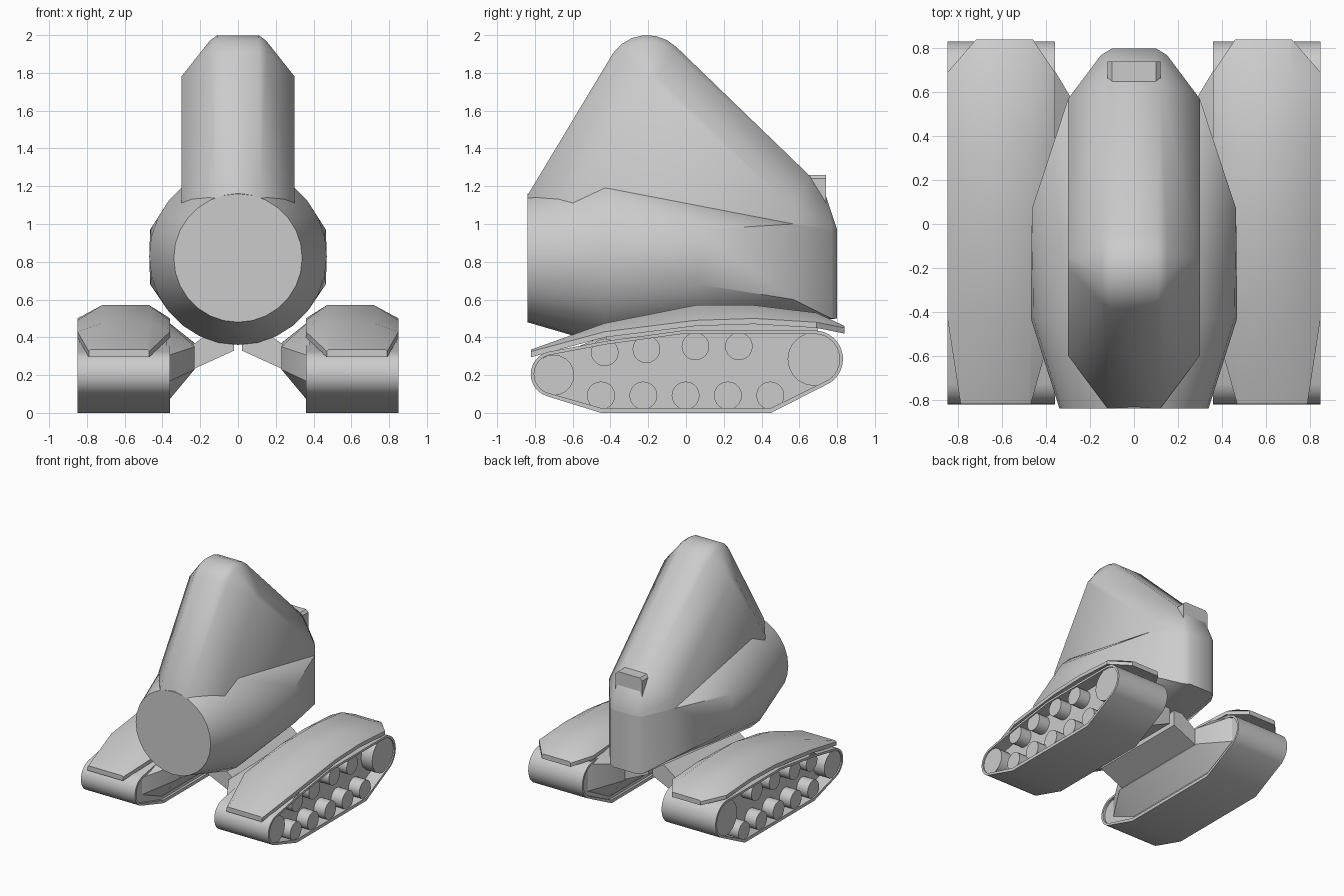
import bpy, bmesh, math

if "Cube" in bpy.data.objects:
    bpy.data.objects.remove(bpy.data.objects["Cube"])


def finish(name, bm, mirror=False, angle=35):
    bmesh.ops.recalc_face_normals(bm, faces=bm.faces)
    me = bpy.data.meshes.new(name)
    bm.to_mesh(me)
    bm.free()
    ob = bpy.data.objects.new(name, me)
    bpy.context.collection.objects.link(ob)
    bpy.ops.object.select_all(action='DESELECT')
    bpy.context.view_layer.objects.active = ob
    ob.select_set(True)
    bpy.ops.object.shade_smooth_by_angle(angle=math.radians(angle))
    if mirror:
        ob.modifiers.new("mirror", 'MIRROR')
    return ob


def hull(name, pts, mirror=False, angle=35):
    bm = bmesh.new()
    for p in pts:
        bm.verts.new(p)
    r = bmesh.ops.convex_hull(bm, input=bm.verts)
    junk = {g for g in r["geom_interior"] + r["geom_unused"] if isinstance(g, bmesh.types.BMVert)}
    bmesh.ops.delete(bm, geom=list(junk), context='VERTS')
    bmesh.ops.dissolve_limit(bm, angle_limit=0.01, verts=bm.verts, edges=bm.edges)
    return finish(name, bm, mirror, angle)


def loft(name, sections, closed=False, mirror=False):
    """Skin rings of equal point count; cap the ends unless closed."""
    bm = bmesh.new()
    rings = [[bm.verts.new(p) for p in s] for s in sections]
    n = len(rings[0])
    pairs = list(zip(rings, rings[1:])) + ([(rings[-1], rings[0])] if closed else [])
    for a, b in pairs:
        for i in range(n):
            j = (i + 1) % n
            bm.faces.new((a[i], a[j], b[j], b[i]))
    if not closed:
        bm.faces.new(rings[0])
        bm.faces.new(rings[-1])
    return finish(name, bm, mirror)


def arc(cy, cz, r, a0, a1, n):
    return [(cy + r * math.cos(math.radians(a0 + (a1 - a0) * i / n)),
             cz + r * math.sin(math.radians(a0 + (a1 - a0) * i / n))) for i in range(n + 1)]


def both(pts):
    return [(s * x, y, z) for x, y, z in pts for s in (1, -1)]


def ring(y, r, z, n=28):
    return [(a, y, b) for a, b in arc(0, z, r, 0, 360, n)[:-1]]


# Narrow rounded keel at the back, shared by the hull and the fin
rear = both([(.10, .80, .97), (.10, .80, .52), (.15, .77, 1.0), (.15, .77, .52),
             (.10, .74, 1.15), (.12, .65, 1.26), (.30, .57, 1.08), (.30, .57, .60)])

# Round lower hull, tapering to the keel
hull("lower_hull", ring(-.84, .34, .82) + ring(-.43, .47, .83)
     + both([(.465, .07, .97), (.465, .07, .68), (.30, .57, 1.0), (.30, .57, .6),
             (.10, .80, .97), (.10, .80, .50), (.15, .77, .97), (.15, .77, .50)]), angle=40)

# Tall fin with a rounded top
crown = [(x, y, z) for x, r in ((.11, .22), (.15, .19))
         for y, z in arc(-.205, 1.78, r, 45, 178, 8)]
hull("upper_fin", both(crown + [(.30, -.2, 1.78), (.30, -.15, 1.78),
     (.12, -.84, 1.15), (.12, -.83, .7), (.30, -.60, 1.15), (.30, -.58, .75)]) + rear, angle=40)

# Small box at the top of the keel
hull("rear_box", both([(.10, .60, 1.26), (.10, .74, 1.26), (.12, .60, 1.24),
                       (.12, .74, 1.24), (.12, .60, 1.0), (.12, .74, 1.0)]))


# Track belt: a closed band round the wheels
def belt_outline(t):
    return (arc(-.70, .205, .126 - t, 105, 255, 12) + [(-.45, .004 + t), (.45, .004 + t)]
            + arc(.68, .285, .155 - t, -55, 88, 14) + [(-.02, .44 - t), (-.42, .385 - t)])


outer, inner = belt_outline(.004), belt_outline(.022)
outer = [(y, max(z, 0) if z > .01 else 0) for y, z in outer]
loft("track_belt", [[(x, y, z) for y, z in o]
     for x, o in ((.36, outer), (.85, outer), (.85, inner), (.36, inner))],
     closed=True, mirror=True)

# Plate behind the wheels
loft("track_plate", [[(x, y, z) for y, z in inner] for x in (.38, .74)], mirror=True)

# Wheels
wheels = [(-.70, .20, .108), (.68, .285, .142)]
wheels += [(-.45 + .224 * i, .092, .074) for i in range(5)]
wheels += [(-.43, .32, .073), (-.21, .337, .073), (.05, .352, .073), (.28, .352, .073)]
for i, (y, z, r) in enumerate(wheels):
    loft("wheel_%d" % (i + 1), [[(x, a, b) for a, b in arc(y, z, r, 0, 360, 20)[:-1]]
         for x in (.70, .84)], mirror=True)

# Fender over each track: y, inner/outer edge, inner/outer top, edge z, top z
stations = [(-.82, .47, .79, .48, .78, .325, .335), (-.43, .36, .85, .47, .72, .43, .475),
            (.05, .36, .85, .47, .72, .49, .57), (.36, .36, .85, .47, .72, .50, .57),
            (.69, .36, .85, .46, .72, .48, .53), (.84, .46, .72, .47, .71, .45, .46)]
loft("fender", [[(xi, y, ze), (ti, y, zt), (to, y, zt), (xo, y, ze),
                 (xo, y, ze - .03), (xi, y, ze - .03)]
                for y, xi, xo, ti, to, ze, zt in stations], mirror=True)

# Filler between the belt and the fender
loft("fender_support", [[(x, -.42, .37), (x, -.42, .42), (x, .05, .48), (x, .6, .48),
                         (x, .7, .45), (x, .7, .42)] for x in (.37, .74)], mirror=True)

# Tapered inner housing and cross strut to the hull
hull("inner_housing", [(.38, -.70, .16), (.38, -.45, .05), (.38, .45, .05), (.38, .73, .20),
                       (.38, -.70, .30), (.38, .73, .42), (.38, -.4, .42), (.38, 0, .49),
                       (.38, .5, .49), (.23, -.45, .23), (.23, .48, .23),
                       (.23, -.45, .35), (.23, .48, .37)], mirror=True)
loft("cross_strut", [[(x, -.42, lo), (x, .46, lo), (x, .46, hi), (x, -.42, hi)]
     for x, lo, hi in ((.24, .23, .36), (.02, .33, .52))], mirror=True)
